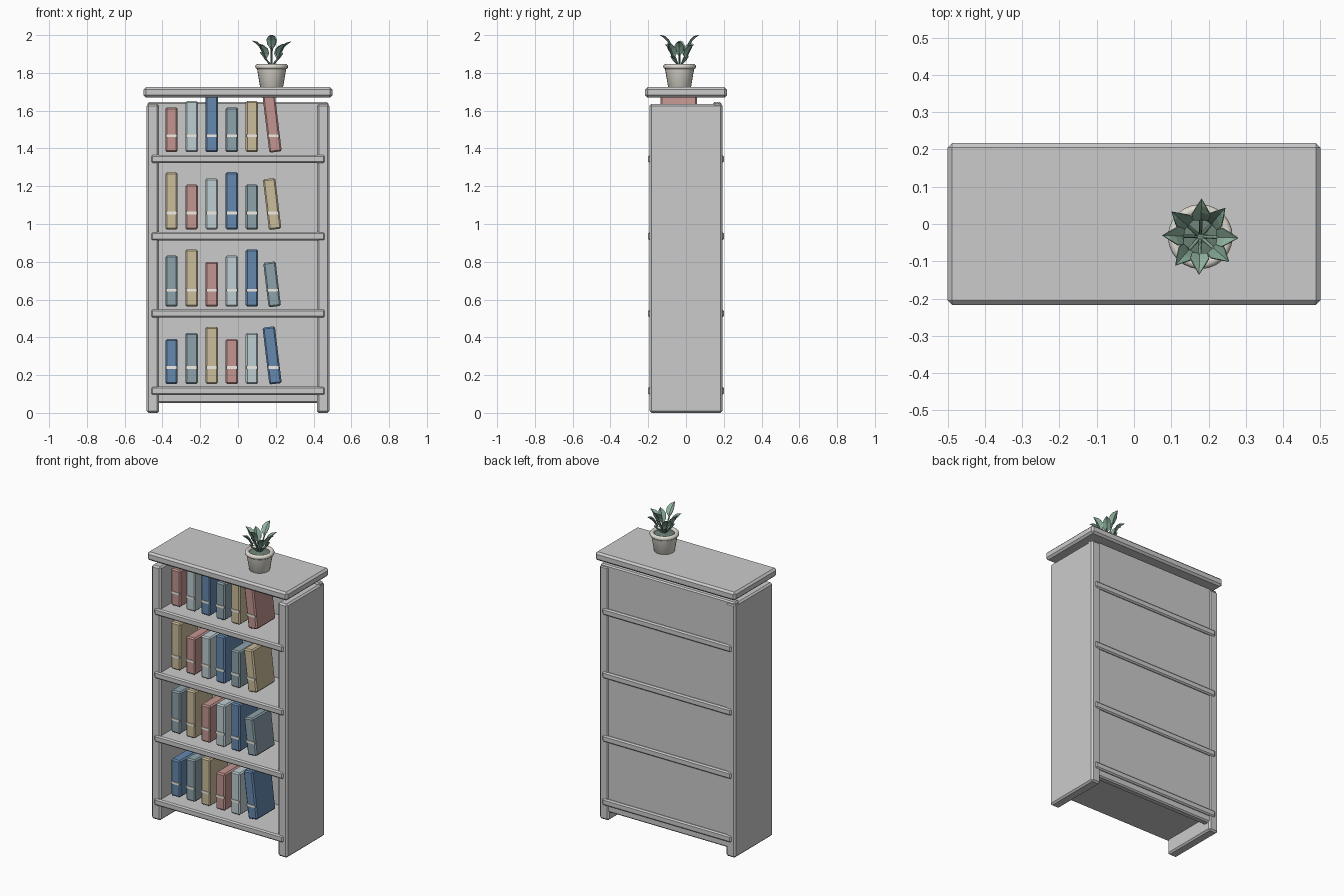
import bpy, bmesh, math
from mathutils import Vector, Matrix

if "Cube" in bpy.data.objects:
    bpy.data.objects.remove(bpy.data.objects["Cube"])


def material(name, rgb):
    m = bpy.data.materials.new(name)
    m.diffuse_color = (*rgb, 1)
    m.use_nodes = True
    m.node_tree.nodes["Principled BSDF"].inputs["Base Color"].default_value = m.diffuse_color
    return m


def add_mesh(name, bm, mat=None):
    bmesh.ops.recalc_face_normals(bm, faces=bm.faces)
    me = bpy.data.meshes.new(name)
    bm.to_mesh(me)
    bm.free()
    ob = bpy.data.objects.new(name, me)
    bpy.context.collection.objects.link(ob)
    if mat:
        me.materials.append(mat)
    return ob


def box(name, lo, hi, bevel=0.0, mat=None, lean=0.0):
    lo, hi = Vector(lo), Vector(hi)
    bm = bmesh.new()
    bmesh.ops.create_cube(bm, size=1, matrix=Matrix.Diagonal((*(hi - lo), 1)))
    if bevel:
        bmesh.ops.bevel(bm, geom=bm.edges[:], offset=bevel, segments=1, affect='EDGES')
    ob = add_mesh(name, bm, mat)
    ob.location = (lo + hi) / 2
    ob.rotation_euler.y = lean
    return ob


def lathe(name, profile, centre, mat, sides=24):
    bm = bmesh.new()
    rings = []
    for r, z in profile:
        rings.append([bm.verts.new((r * math.cos(2 * math.pi * i / sides),
                                    r * math.sin(2 * math.pi * i / sides), z))
                      for i in range(sides)])
    for a, b in zip(rings, rings[1:]):
        for i in range(sides):
            j = (i + 1) % sides
            bm.faces.new((a[i], a[j], b[j], b[i]))
    bm.faces.new(rings[0])
    bm.faces.new(rings[-1])
    ob = add_mesh(name, bm, mat)
    ob.location = centre
    bpy.ops.object.select_all(action='DESELECT')
    ob.select_set(True)
    bpy.context.view_layer.objects.active = ob
    bpy.ops.object.shade_smooth_by_angle(angle=math.radians(35))
    return ob


# Case: sides, back panel, top board
for s, label in ((-1, "left"), (1, "right")):
    box(f"{label}_side", (s * 0.451 - 0.033, -0.193, 0), (s * 0.451 + 0.033, 0.193, 1.635), 0.01)
box("back_panel", (-0.48, 0.142, 0.053), (0.48, 0.187, 1.645), 0.008)
box("top_board", (-0.5, -0.217, 1.67), (0.5, 0.217, 1.724), 0.012)

# Shelves with rows of books
colours = [material("blue_cover", (0.13, 0.25, 0.43)),
           material("slate_cover", (0.27, 0.37, 0.41)),
           material("tan_cover", (0.60, 0.51, 0.33)),
           material("red_cover", (0.54, 0.30, 0.28)),
           material("pale_blue_cover", (0.52, 0.62, 0.65))]
cream = material("cream_band", (0.88, 0.85, 0.78))
heights = (0.237, 0.27, 0.303)
for row in range(4):
    zc = 0.117 + 0.409 * row
    box(f"shelf_{row + 1}", (-0.46, -0.2, zc - 0.0215), (0.46, 0.2, zc + 0.0215), 0.008)
    z0 = zc + 0.036
    for col in range(6):
        x = -0.352 + 0.1065 * col
        h = heights[(row + col) % 3]
        lean = -0.12 if col == 5 else 0
        tag = f"{row + 1}_{col + 1}"
        box(f"book_{tag}", (x - 0.033, -0.135, z0), (x + 0.033, 0.057, z0 + h),
            0.008, colours[(row + col) % 5], lean)
        bx = x + lean * (0.087 - h / 2)
        box(f"spine_band_{tag}", (bx - 0.029, -0.139, z0 + 0.08),
            (bx + 0.029, -0.131, z0 + 0.094), 0, cream)

# Flower pot with rounded rim, and soil
PX, PY = 0.178, -0.034
pot_mat = material("pot_clay", (0.72, 0.69, 0.62))
rim = [(0.073 + 0.014 * math.cos(a), 1.833 + 0.014 * math.sin(a))
       for a in [math.radians(-60 + 30 * k) for k in range(9)]]
lathe("pot", [(0.058, 1.722), (0.061, 1.726), (0.077, 1.82)] + rim + [(0.06, 1.828)],
      (PX, PY, 0), pot_mat)
lathe("soil", [(0.064, 1.825), (0.064, 1.834), (0.035, 1.842)], (PX, PY, 0),
      material("dark_moss", (0.15, 0.22, 0.18)))

# Stems and folded pointed leaves
stem_mat = material("stem_green", (0.22, 0.36, 0.27))
leaf_mats = [material("leaf_green", (0.30, 0.48, 0.37)),
             material("leaf_dark_green", (0.22, 0.37, 0.29))]
tips = (1.965, 1.95, 2.0, 1.955, 1.97, 1.95, 2.0, 1.955)
leaf_rows = ((0.25, 0.021), (0.55, 0.025), (0.8, 0.015))
for i, top in enumerate(tips):
    a = math.radians(45 * i + (4 if i % 2 else -2))
    out = Vector((math.cos(a), math.sin(a), 0))
    side = Vector((-math.sin(a), math.cos(a), 0))
    foot = Vector((PX, PY, 1.835)) + out * 0.008
    base = Vector((PX, PY, top - 0.08)) + out * 0.045
    tip = Vector((PX, PY, top)) + out * 0.102
    cu = bpy.data.curves.new(f"stem_{i + 1}", 'CURVE')
    cu.dimensions = '3D'
    cu.bevel_depth = 0.0045
    cu.bevel_resolution = 1
    cu.use_fill_caps = True
    sp = cu.splines.new('POLY')
    pts = (foot, foot.lerp(base, 0.5) - out * 0.005, base, base.lerp(tip, 0.25))
    sp.points.add(len(pts) - 1)
    for p, co in zip(sp.points, pts):
        p.co = (*co, 1)
    cu.materials.append(stem_mat)
    bpy.context.collection.objects.link(bpy.data.objects.new(f"stem_{i + 1}", cu))

    axis = tip - base
    normal = axis.cross(side).normalized()
    if normal.z < 0:
        normal = -normal
    bm = bmesh.new()
    first, last = bm.verts.new(base), bm.verts.new(tip)
    rows = []
    for t, w in leaf_rows:
        mid = base + axis * t + normal * 0.012 * math.sin(math.pi * t)
        rows.append([bm.verts.new(mid + side * w * k + normal * 0.01 * abs(k)) for k in (-1, 0, 1)])
    for k in (0, 1):
        bm.faces.new((first, rows[0][k + 1], rows[0][k]))
        for p, q in zip(rows, rows[1:]):
            bm.faces.new((p[k], p[k + 1], q[k + 1], q[k]))
        bm.faces.new((rows[-1][k], rows[-1][k + 1], last))
    leaf = add_mesh(f"leaf_{i + 1}", bm, leaf_mats[i % 2])
    mod = leaf.modifiers.new("thickness", 'SOLIDIFY')
    mod.thickness = 0.003
    mod.offset = 0
